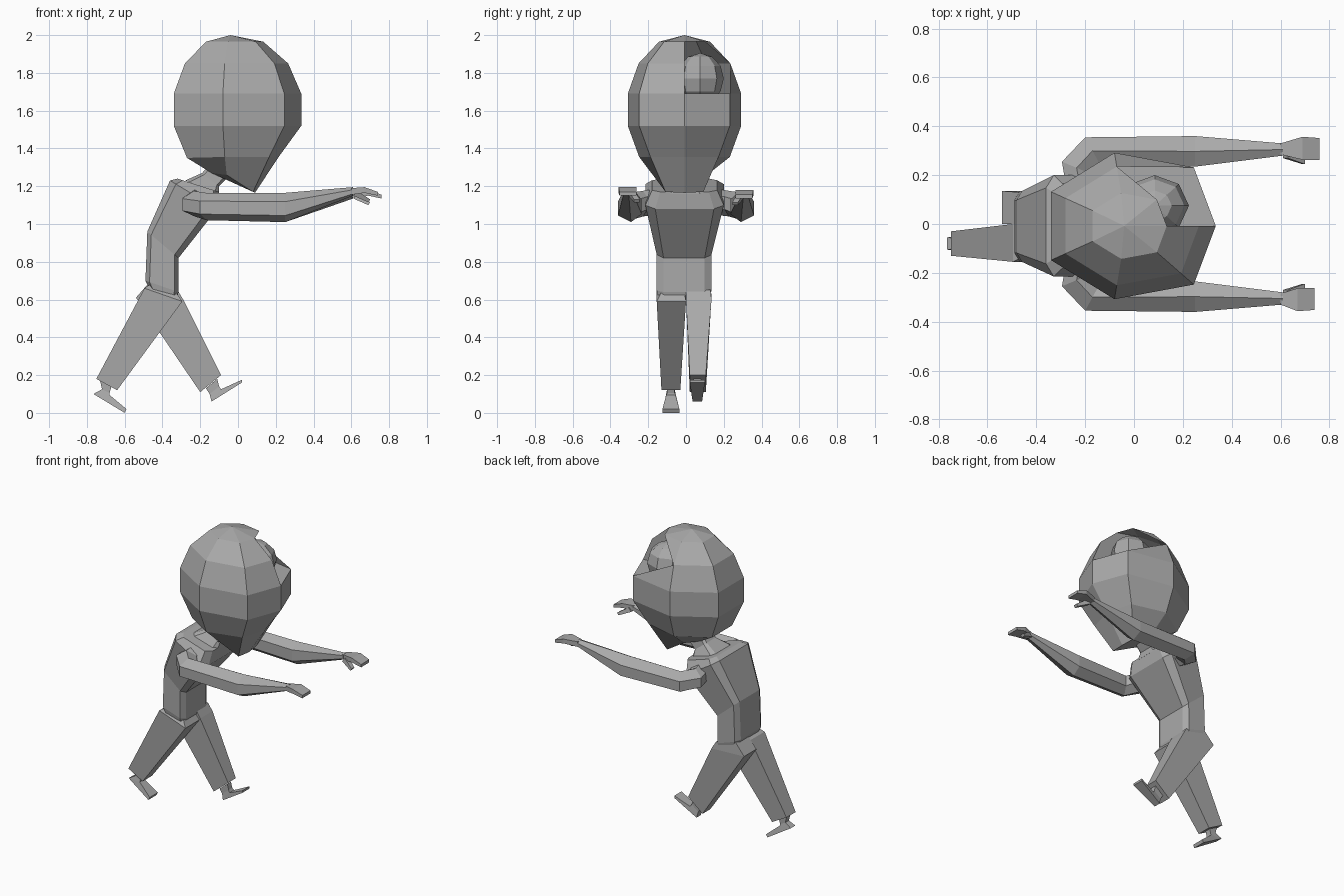
import bpy, bmesh, math
from mathutils import Vector

if "Cube" in bpy.data.objects:
    bpy.data.objects.remove(bpy.data.objects["Cube"])

grey = bpy.data.materials.new("plain_grey")
grey.diffuse_color = (0.4, 0.4, 0.4, 1)
grey.use_nodes = True
grey.node_tree.nodes["Principled BSDF"].inputs["Base Color"].default_value = grey.diffuse_color

QUAD = [(-1, -1), (1, -1), (1, 1), (-1, 1)]
HEX = [(-1, -.45), (-.1, -1), (1, -.55), (1, .4), (0, 1), (-1, .55)]
OCT = [(-.75, -1), (.75, -1), (1, -.75), (1, .75), (.75, 1), (-.75, 1), (-1, .75), (-1, -.75)]


def finish(name, bm):
    bmesh.ops.recalc_face_normals(bm, faces=bm.faces)
    me = bpy.data.meshes.new(name)
    bm.to_mesh(me)
    bm.free()
    me.materials.append(grey)
    ob = bpy.data.objects.new(name, me)
    bpy.context.collection.objects.link(ob)
    return ob


def ring(a, b, y0, y1, shape, skew=0):
    """Cross-section spanning xz points a..b and y0..y1; skew shifts x across y."""
    a, b = Vector(a), Vector(b)
    mid, half = (a + b) / 2, (b - a) / 2
    pts = []
    for s, t in shape:
        p = mid + half * t
        pts.append((p.x + skew * s, (y0 + y1) / 2 + s * (y1 - y0) / 2, p.y))
    return pts


def loft(name, rows, shape=QUAD):
    bm = bmesh.new()
    rings = [[bm.verts.new(p) for p in ring(r[0], r[1], r[2], r[3], shape, *r[4:])] for r in rows]
    n = len(shape)
    for p, q in zip(rings, rings[1:]):
        for i in range(n):
            j = (i + 1) % n
            bm.faces.new((p[i], p[j], q[j], q[i]))
    bm.faces.new(rings[0])
    bm.faces.new(rings[-1])
    return finish(name, bm)


# Torso leaning forward, and neck
loft("torso", [
    ((-.47, .66), (-.32, .62), -.15, .13),
    ((-.49, .70), (-.315, .64), -.155, .135),
    ((-.48, .96), (-.315, .82), -.155, .135),
    ((-.36, 1.23), (-.11, 1.08), -.215, .20),
    ((-.32, 1.24), (-.10, 1.17), -.18, .165),
], OCT)
loft("neck", [
    ((-.28, 1.23), (-.10, 1.16), -.11, .10),
    ((-.19, 1.27), (-.10, 1.20), -.07, .06),
    ((-.13, 1.34), (-.02, 1.28), -.06, .05),
], OCT)

# Legs in mid stride
loft("back_leg", [
    ((-.45, .69), (-.33, .64), -.13, -.01),
    ((-.495, .66), (-.295, .59), -.155, 0),
    ((-.75, .18), (-.64, .12), -.13, -.03),
])
loft("front_leg", [
    ((-.47, .69), (-.32, .65), .0, .13),
    ((-.54, .61), (-.29, .60), .0, .135),
    ((-.20, .11), (-.09, .20), .02, .105),
])

# Feet: ankle, instep, toe
loft("back_foot", [
    ((-.73, .17), (-.67, .14), -.10, -.06),
    ((-.72, .125), (-.68, .105), -.10, -.06),
    ((-.765, .10), (-.68, .095), -.105, -.055),
    ((-.60, .0), (-.59, .02), -.125, -.035),
])
loft("front_foot", [
    ((-.17, .13), (-.11, .18), .04, .08),
    ((-.15, .10), (-.10, .14), .04, .08),
    ((-.14, .06), (-.09, .125), .035, .085),
    ((.02, .16), (.02, .175), .02, .10),
])


# Outstretched arms with hands and thumbs
def arm(side, s, reach, lift):
    def put(name, rows, shape):
        ob = loft(name, rows, shape)
        for v in ob.data.vertices:
            v.co.y = v.co.y * s - (0.005 if s > 0 else -0.005)
        if s < 0:
            ob.data.flip_normals()

    put(side + "_arm", [
        ((-.22, 1.05), (-.22, 1.19), .13, .17, -.06),
        ((-.235, 1.04), (-.235, 1.175), .21, .26, -.06),
        ((-.17, 1.02), (-.17, 1.165), .25, .36, -.03),
        ((.25, 1.01), (.25, 1.165), .24, .365),
        ((.61, 1.135 + lift), (.61, 1.18 + lift), .285, .335),
    ], HEX)
    put(side + "_hand", [
        ((.60, 1.14 + lift), (.60, 1.175 + lift), .29, .335),
        ((.67 + reach, 1.15 + lift), (.67 + reach, 1.18 + lift), .268, .362),
        ((.74 + reach, 1.135 + lift), (.74 + reach, 1.155 + lift), .268, .357),
    ], QUAD)
    put(side + "_thumb", [
        ((.61, 1.135 + lift), (.63, 1.16 + lift), .275, .31),
        ((.69, 1.10 + lift), (.70, 1.115 + lift), .25, .28),
    ], QUAD)


arm("left", 1, .02, 0)
arm("right", -1, 0, .015)

# Head: seven-sided skull narrowing to a chin, with an open wedge at the crown
base = [(.335, 0), (.245, .24), (-.08, .30), (-.34, .14), (-.34, -.14), (-.08, -.30), (.245, -.24)]
levels = [(2.0 - .035, .45), (1.85, .81), (1.69, 1), (1.52, 1)]
bm = bmesh.new()
rows = [[bm.verts.new((-.03 + (x + .03) * k, y * k - .008, z)) for x, y in base] for z, k in levels]
low = [(.215, 0, 1.355), (.165, .18, 1.355), (-.07, .24, 1.355), (-.27, .11, 1.35)]
chin = [(.09, 0, 1.165), (.08, .10, 1.17), (-.06, .12, 1.26), (-.14, .06, 1.27)]
for half in (low, chin):
    full = half + [(x, -y, z) for x, y, z in half[:0:-1]]
    rows.append([bm.verts.new((x, y - .008, z)) for x, y, z in full])
crown = bm.verts.new((-.04, -.008, 2.0))
for i in range(7):
    j = (i + 1) % 7
    bm.faces.new((crown, rows[0][i], rows[0][j]))
    for r, (p, q) in enumerate(zip(rows, rows[1:])):
        if i == 0 and r < 2:
            continue                      # open wedge
        if i == 1 and r == 1:             # slanted broken edge
            bm.faces.new((q[i], q[j], p[j]))
        elif i == 1 and r == 0:
            bm.faces.new((p[i], p[j], q[j]))
        else:
            bm.faces.new((p[i], p[j], q[j], q[i]))
bm.faces.new(rows[-1])
# Inner floor and wall of the wedge
core = bm.verts.new((-.05, -.008, 1.69))
bm.faces.new((core, rows[2][0], rows[2][1]))
bm.faces.new((core, rows[2][1], rows[2][2]))
bm.faces.new((core, rows[2][0], rows[1][0], rows[0][0], crown))
finish("head", bm)

# Brain bulging in the wedge
bm = bmesh.new()
bmesh.ops.create_uvsphere(bm, u_segments=8, v_segments=6, radius=1)
for v in bm.verts:
    v.co = Vector((.085 + v.co.x * .14, .075 + v.co.y * .125, 1.77 + v.co.z * .135))
finish("brain", bm)
